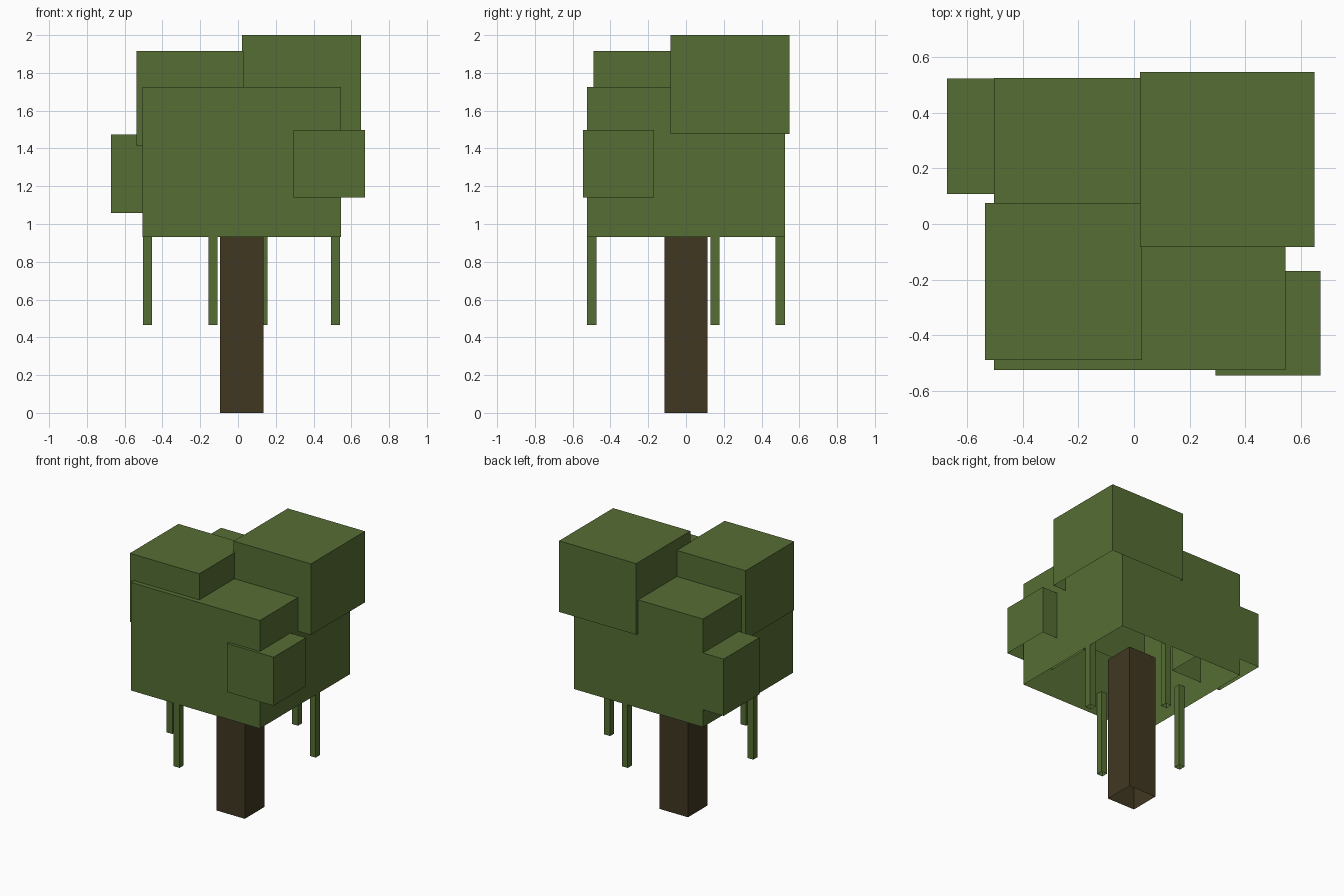
import bpy, bmesh

if "Cube" in bpy.data.objects:
    bpy.data.objects.remove(bpy.data.objects["Cube"])


def material(name, rgb):
    m = bpy.data.materials.new(name)
    m.diffuse_color = (*rgb, 1.0)
    m.use_nodes = True
    m.node_tree.nodes["Principled BSDF"].inputs["Base Color"].default_value = m.diffuse_color
    return m


leaf = material("leaf_green", (0.092, 0.154, 0.034))
bark = material("bark_brown", (0.053, 0.039, 0.016))


def open_box(name, x, y, z, mat):
    """Box given by its (min, max) ranges, with the underside left open."""
    bm = bmesh.new()
    bmesh.ops.create_cube(bm, size=1.0)
    for v in bm.verts:
        for i, (lo, hi) in enumerate((x, y, z)):
            v.co[i] = hi if v.co[i] > 0 else lo
    bm.normal_update()
    bottom = [f for f in bm.faces if f.normal.z < -0.5]
    bmesh.ops.delete(bm, geom=bottom, context='FACES_ONLY')
    mesh = bpy.data.meshes.new(name)
    bm.to_mesh(mesh)
    bm.free()
    mesh.materials.append(mat)
    obj = bpy.data.objects.new(name, mesh)
    bpy.context.collection.objects.link(obj)
    return obj


# Trunk, ending just inside the crown
open_box("trunk", (-0.095, 0.135), (-0.114, 0.113), (0.0, 1.10), bark)

# Crown: one big block with smaller clumps pushed into it
open_box("crown_main", (-0.505, 0.545), (-0.525, 0.525), (0.93, 1.725), leaf)
open_box("crown_top_back", (0.022, 0.65), (-0.082, 0.547), (1.477, 2.0), leaf)
open_box("crown_top_front", (-0.537, 0.028), (-0.49, 0.075), (1.412, 1.917), leaf)
open_box("crown_left_clump", (-0.673, -0.25), (0.108, 0.524), (1.057, 1.475), leaf)
open_box("crown_right_clump", (0.294, 0.672), (-0.546, -0.17), (1.14, 1.497), leaf)

# Thin hanging vines, one near each side of the crown
W = 0.048
for i, (x, y) in enumerate([(-0.157, -0.523), (0.493, 0.13),
                            (0.108, 0.475), (-0.503, -0.112)], 1):
    open_box(f"vine_{i}", (x, x + W), (y, y + W), (0.465, 1.10), leaf)
